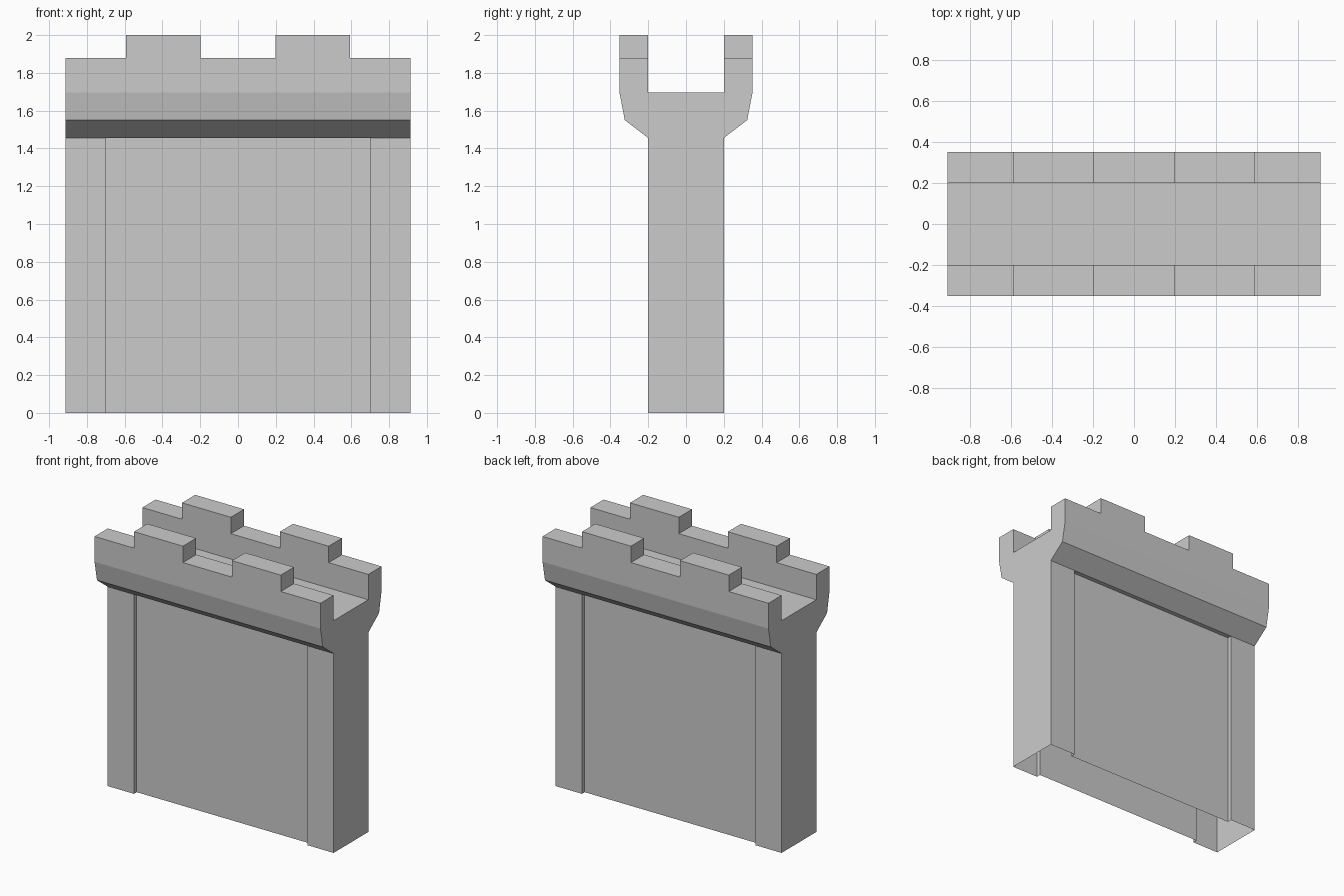
import bpy
import bmesh

if "Cube" in bpy.data.objects:
    bpy.data.objects.remove(bpy.data.objects["Cube"])

HALF_X, HALF_Y = 0.912, 0.2      # wall half length and half thickness
PANEL_X, PANEL_Y = 0.70, 0.168   # recessed panel half width and depth position
WALL_TOP, LOW_TOP, MERLON = 1.455, 1.88, 0.12

bm = bmesh.new()


def face(points):
    return bm.faces.new([bm.verts.new(p) for p in points])


# Lower wall: plan outline with a recess front and back, open underneath
plan = [(-HALF_X, -HALF_Y), (-PANEL_X, -HALF_Y), (-PANEL_X, -PANEL_Y),
        (PANEL_X, -PANEL_Y), (PANEL_X, -HALF_Y), (HALF_X, -HALF_Y)]
plan += [(-x, -y) for x, y in plan]
for a, b in zip(plan, plan[1:] + plan[:1]):
    face([(*a, 0), (*b, 0), (*b, WALL_TOP), (*a, WALL_TOP)])

# Small ledges over the recessed panels, facing down
for s in (-1, 1):
    face([(s * PANEL_X, s * PANEL_Y, WALL_TOP), (s * PANEL_X, s * HALF_Y, WALL_TOP),
          (-s * PANEL_X, s * HALF_Y, WALL_TOP), (-s * PANEL_X, s * PANEL_Y, WALL_TOP)][::-1]
         if s < 0 else
         [(-PANEL_X, PANEL_Y, WALL_TOP), (-PANEL_X, HALF_Y, WALL_TOP),
          (PANEL_X, HALF_Y, WALL_TOP), (PANEL_X, PANEL_Y, WALL_TOP)])

# Flared cornice, walkway and parapets: one cross-section swept along x
half = [(HALF_Y, WALL_TOP), (0.324, 1.55), (0.352, 1.695),
        (0.352, LOW_TOP), (HALF_Y, LOW_TOP), (HALF_Y, 1.695)]
section = half + [(-y, z) for y, z in reversed(half)]
stations = [-HALF_X, -0.592, -0.198, 0.198, 0.592, HALF_X]
merlon_bases = []
for i, (x0, x1) in enumerate(zip(stations, stations[1:])):
    for p, q in zip(section, section[1:]):
        f = face([(x1, *p), (x0, *p), (x0, *q), (x1, *q)])
        if i in (1, 3) and p[1] == q[1] == LOW_TOP:
            merlon_bases.append(f)
face([(HALF_X, *p) for p in section])
face([(-HALF_X, *p) for p in reversed(section)])

# Merlons: raise alternate parapet tops
for base in merlon_bases:
    top = bmesh.ops.extrude_discrete_faces(bm, faces=[base])["faces"][0]
    bmesh.ops.translate(bm, verts=top.verts, vec=(0, 0, MERLON))

bmesh.ops.remove_doubles(bm, verts=bm.verts, dist=0.0005)
# Ledges must look downward
for f in bm.faces:
    f.normal_update()
    if (all(abs(v.co.z - WALL_TOP) < 0.001 for v in f.verts)) and f.normal.z > 0:
        f.normal_flip()

mesh = bpy.data.meshes.new("castle_wall")
bm.to_mesh(mesh)
bm.free()
wall = bpy.data.objects.new("castle_wall", mesh)
bpy.context.collection.objects.link(wall)
